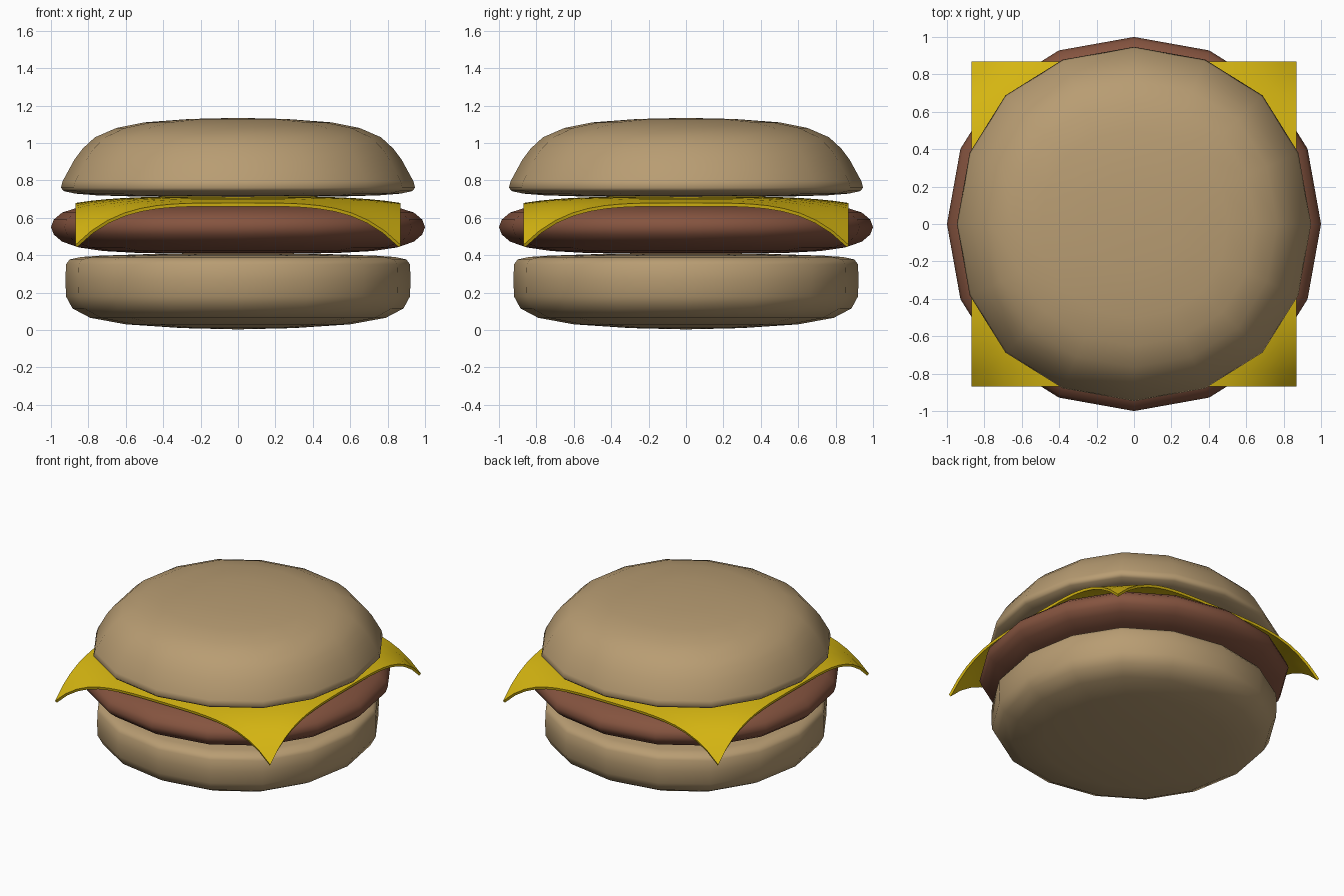
import bpy
import bmesh

if "Cube" in bpy.data.objects:
    bpy.data.objects.remove(bpy.data.objects["Cube"])


def material(name, rgb):
    m = bpy.data.materials.new(name)
    m.diffuse_color = (*rgb, 1.0)
    m.use_nodes = True
    m.node_tree.nodes["Principled BSDF"].inputs["Base Color"].default_value = m.diffuse_color
    return m


BUN = material("toasted bun", (0.48, 0.335, 0.17))
MEAT = material("grilled meat", (0.235, 0.088, 0.05))
CHEESE = material("yellow cheese", (0.69, 0.48, 0.006))

# One quarter of the slightly squared 16-sided outline, turned four times
QUARTER = [(1.0, 0.0), (0.928, 0.402), (0.726, 0.726), (0.402, 0.928)]
OUTLINE = list(QUARTER)
for _ in range(3):
    QUARTER = [(-y, x) for x, y in QUARTER]
    OUTLINE += QUARTER


def finish(bm, name, mat):
    bmesh.ops.recalc_face_normals(bm, faces=bm.faces)
    mesh = bpy.data.meshes.new(name)
    bm.to_mesh(mesh)
    bm.free()
    mesh.materials.append(mat)
    mesh.shade_smooth()
    obj = bpy.data.objects.new(name, mesh)
    bpy.context.collection.objects.link(obj)
    return obj


def layer(name, bottom, profile, top, mat):
    """Rounded disc: outline scaled to each (radius, z), closed at both poles."""
    bm = bmesh.new()
    rings = [[bm.verts.new((x * r, y * r, z)) for x, y in OUTLINE] for r, z in profile]
    low, high = bm.verts.new((0, 0, bottom)), bm.verts.new((0, 0, top))
    n = len(OUTLINE)
    for i in range(n):
        j = (i + 1) % n
        bm.faces.new((low, rings[0][j], rings[0][i]))
        bm.faces.new((high, rings[-1][i], rings[-1][j]))
        for a, b in zip(rings, rings[1:]):
            bm.faces.new((a[i], a[j], b[j], b[i]))
    return finish(bm, name, mat)


# Bottom bun
layer("bottom_bun", 0.003,
      [(0.3, 0.01), (0.6, 0.03), (0.79, 0.065), (0.885, 0.115), (0.92, 0.18),
       (0.922, 0.27), (0.92, 0.35), (0.9, 0.377), (0.84, 0.39), (0.74, 0.397),
       (0.47, 0.406)], 0.41, BUN)

# Meat patty
layer("patty", 0.405,
      [(0.52, 0.411), (0.72, 0.422), (0.85, 0.441), (0.94, 0.472), (0.985, 0.51),
       (1.0, 0.55), (0.985, 0.59), (0.94, 0.628), (0.85, 0.656), (0.72, 0.673),
       (0.52, 0.682)], 0.686, MEAT)

# Top bun
layer("top_bun", 0.709,
      [(0.35, 0.711), (0.6, 0.715), (0.76, 0.72), (0.87, 0.729), (0.93, 0.742),
       (0.947, 0.76), (0.938, 0.795), (0.875, 0.91), (0.83, 0.97), (0.765, 1.03),
       (0.65, 1.08), (0.5, 1.11), (0.26, 1.128)], 1.134, BUN)

# Cheese slice: square sheet drooping at its corners
bm = bmesh.new()
bmesh.ops.create_grid(bm, x_segments=20, y_segments=20, size=0.87)
for v in bm.verts:
    u, w = (v.co.x / 0.87) ** 4, (v.co.y / 0.87) ** 4
    v.co.z = 0.714 - 0.035 * (u + w) - 0.19 * u * w
cheese = finish(bm, "cheese_slice", CHEESE)
thick = cheese.modifiers.new("thickness", "SOLIDIFY")
thick.thickness = 0.018
thick.offset = -1
bpy.context.view_layer.objects.active = cheese
cheese.select_set(True)
bpy.ops.object.modifier_apply(modifier=thick.name)
bpy.ops.object.shade_smooth_by_angle(angle=0.7)
# Keep the rim cut straight after thickening
for v in cheese.data.vertices:
    v.co.x = max(-0.87, min(0.87, v.co.x))
    v.co.y = max(-0.87, min(0.87, v.co.y))
